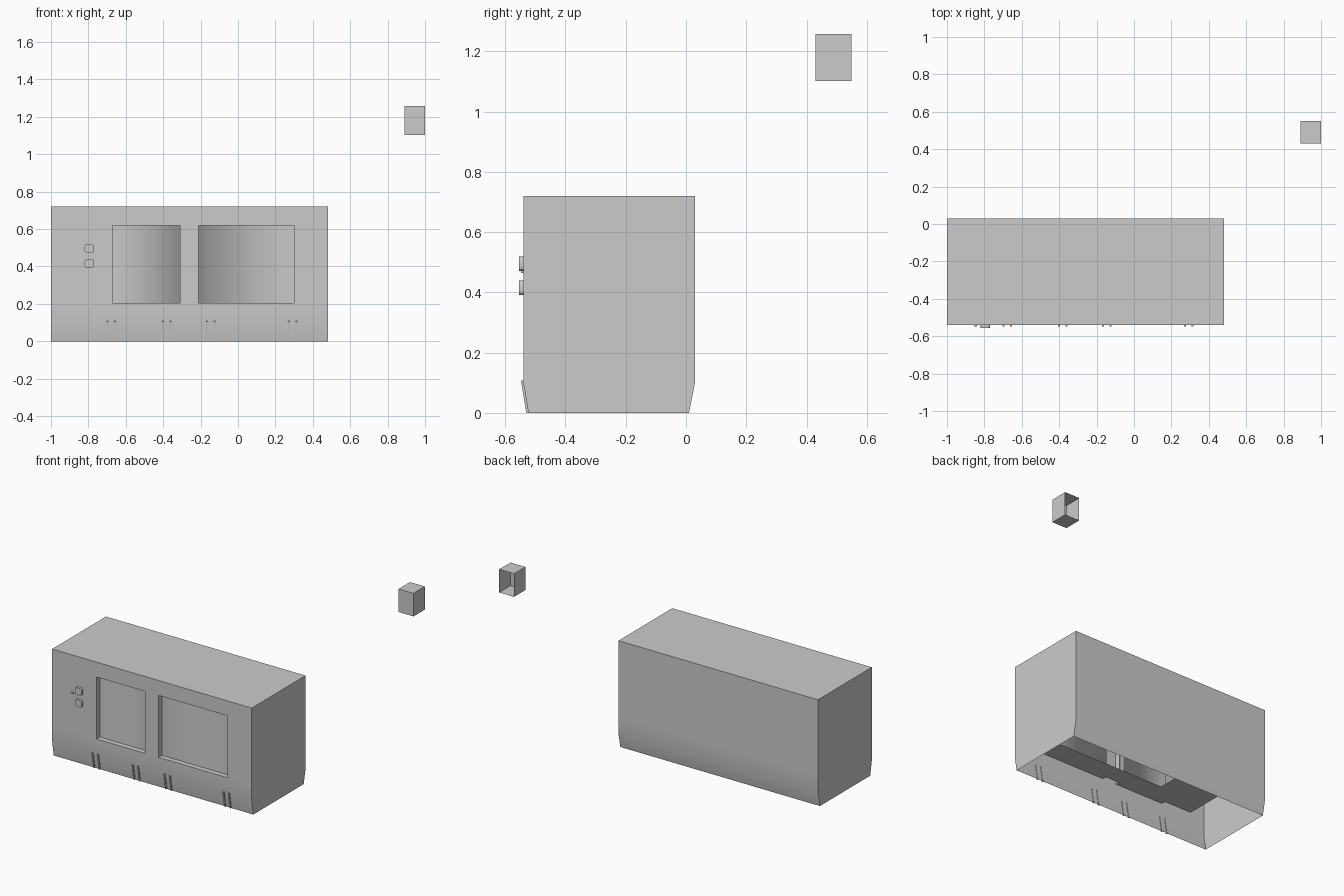
import bpy, bmesh, math
from mathutils import Matrix, Vector

cube = bpy.data.objects.get("Cube")
if cube:
    bpy.data.objects.remove(cube, do_unlink=True)

# One plain material
grey = bpy.data.materials.new("plain_grey")
grey.use_nodes = True
colour = (0.6, 0.6, 0.6, 1)
grey.diffuse_color = colour
grey.node_tree.nodes["Principled BSDF"].inputs["Base Color"].default_value = colour


def finish(bm, name, merge=True):
    if merge:
        bmesh.ops.remove_doubles(bm, verts=bm.verts, dist=0.0005)
    mesh = bpy.data.meshes.new(name)
    bm.to_mesh(mesh)
    bm.free()
    mesh.materials.append(grey)
    obj = bpy.data.objects.new(name, mesh)
    bpy.context.collection.objects.link(obj)
    return obj


def quad(bm, *points):
    return bm.faces.new([bm.verts.new(p) for p in points])


def box(name, centre, size, tilt=0.0, bevel=0.0):
    bm = bmesh.new()
    matrix = (Matrix.Translation(centre) @ Matrix.Rotation(tilt, 4, 'X')
              @ Matrix.Diagonal((*size, 1)))
    bmesh.ops.create_cube(bm, size=1, matrix=matrix)
    if bevel:
        # Round only the corners running front to back
        edges = [e for e in bm.edges
                 if abs((e.verts[0].co - e.verts[1].co).y) > 0.005]
        bmesh.ops.bevel(bm, geom=edges, offset=bevel, segments=3,
                        profile=0.5, affect='EDGES')
    return finish(bm, name)


# Main dimensions
left, right = -1.0, 0.48
front, back = -0.54, 0.03
base, kink, sill, lintel, top = 0, 0.1, 0.205, 0.62, 0.72
windows = [(-0.67, -0.31), (-0.21, 0.3)]
columns = [left] + [x for w in windows for x in w] + [right]
rows = [base, kink, sill, lintel, top]


def wall_y(z, y, inset):
    return y + inset if z == base else y


# Housing shell: open underneath, tapered skirt, two window openings
bm = bmesh.new()
for z0, z1 in zip(rows, rows[1:]):
    for x0, x1 in zip(columns, columns[1:]):
        if not (z0 == sill and (x0, x1) in windows):
            a, b = wall_y(z0, front, 0.017), wall_y(z1, front, 0.017)
            quad(bm, (x0, a, z0), (x1, a, z0), (x1, b, z1), (x0, b, z1))
        a, b = wall_y(z0, back, -0.02), wall_y(z1, back, -0.02)
        quad(bm, (x1, a, z0), (x0, a, z0), (x0, b, z1), (x1, b, z1))
    for x in (left, right):
        ends = [(x, wall_y(z0, front, 0.017), z0), (x, wall_y(z0, back, -0.02), z0),
                (x, wall_y(z1, back, -0.02), z1), (x, wall_y(z1, front, 0.017), z1)]
        quad(bm, *(ends if x == right else ends[::-1]))
for x0, x1 in zip(columns, columns[1:]):
    quad(bm, (x0, front, top), (x1, front, top), (x1, back, top), (x0, back, top))
shell = finish(bm, "housing")
bpy.context.view_layer.objects.active = shell
shell.select_set(True)
bpy.ops.object.shade_smooth_by_angle(angle=math.radians(30))
shell.select_set(False)

# Window reveals
deep = front + 0.035
for name, (x0, x1) in zip(("left", "right"), windows):
    bm = bmesh.new()
    corners = [(x0, sill), (x1, sill), (x1, lintel), (x0, lintel)]
    for (xa, za), (xb, zb) in zip(corners, corners[1:] + corners[:1]):
        quad(bm, (xa, front, za), (xb, front, zb), (xb, deep, zb), (xa, deep, za))
    finish(bm, name + "_window_reveal")

# Recessed panels, each softened into the return beside the centre pillar
plans = {"left_window_panel": [(-0.67, deep), (-0.31, deep), (-0.31, deep + 0.04)],
         "right_window_panel": [(-0.21, front), (-0.21, deep), (0.3, deep)]}
for name, plan in plans.items():
    bm = bmesh.new()
    for (xa, ya), (xb, yb) in zip(plan, plan[1:]):
        # The right hand return faces the opening
        face = quad(bm, (xa, ya, sill), (xb, yb, sill), (xb, yb, lintel), (xa, ya, lintel))
        face.smooth = True
    finish(bm, name)

# Inner floor behind the windows, with a cut-out
floor_z, x_a, x_b, x_c, x_d = sill - 0.003, -0.87, -0.535, 0.3, 0.35
bm = bmesh.new()
for x0, x1, y0, y1 in ((x_a, x_d, front + 0.03, -0.385),
                       (x_a, x_b, -0.385, 0), (x_c, x_d, -0.385, 0)):
    quad(bm, (x0, y0, floor_z), (x0, y1, floor_z), (x1, y1, floor_z), (x1, y0, floor_z))
finish(bm, "inner_floor")

# Paired ribs on the skirt
tilt = math.atan2(0.017, kink)
for i, x in enumerate((-0.678, -0.38, -0.145, 0.293)):
    for side in (-1, 1):
        box(f"skirt_rib_{i}_{side}", (x + side * 0.02, front + 0.006, 0.054),
            (0.01, 0.01, 0.108), tilt)

# Control buttons and the small catch beside them
for name, z in (("upper_button", 0.495), ("lower_button", 0.415)):
    box(name, (-0.795, front - 0.006, z), (0.05, 0.018, 0.048), bevel=0.014)
box("catch", (-0.847, front - 0.003, 0.468), (0.015, 0.008, 0.006))

# Separate small box with an open back
bm = bmesh.new()
bmesh.ops.create_cube(bm, size=1, matrix=Matrix.Translation((0.945, 0.49, 1.18))
                      @ Matrix.Diagonal((0.11, 0.12, 0.155, 1)))
bm.normal_update()
bmesh.ops.delete(bm, geom=[f for f in bm.faces if f.normal.y > 0.5], context='FACES_ONLY')
finish(bm, "small_box")
